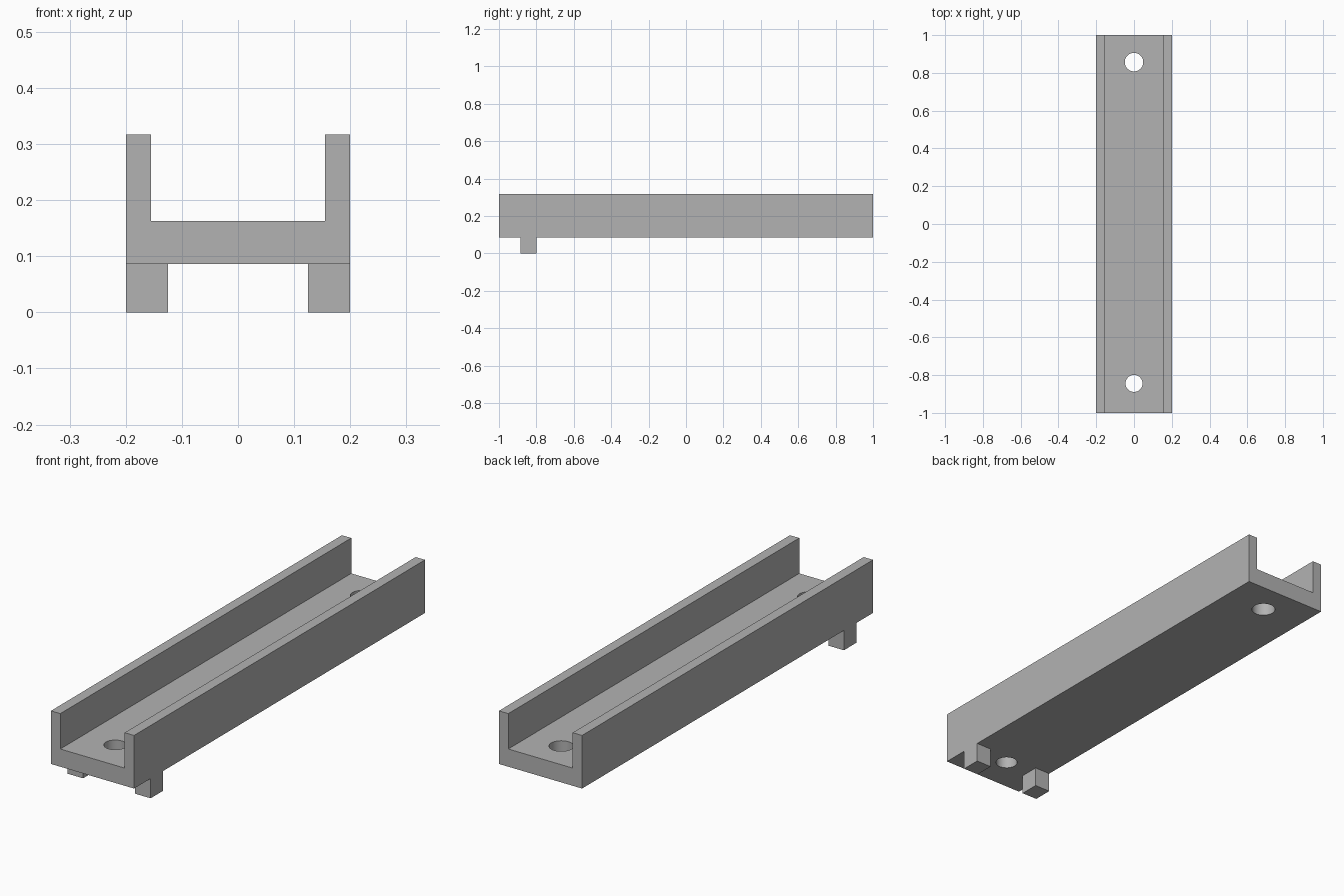
import bpy
import bmesh
import math
from mathutils import Matrix, Vector

if "Cube" in bpy.data.objects:
    bpy.data.objects.remove(bpy.data.objects["Cube"], do_unlink=True)

HALF_W, HALF_L = 0.2, 1.0
BASE_Z, FLOOR_Z, TOP_Z = 0.086, 0.163, 0.317
INNER_X = 0.155

grey = bpy.data.materials.new("plain grey")
grey.use_nodes = True
colour = (0.45, 0.45, 0.45, 1.0)
grey.diffuse_color = colour
grey.node_tree.nodes["Principled BSDF"].inputs["Base Color"].default_value = colour


def make_object(name, bm):
    bmesh.ops.recalc_face_normals(bm, faces=bm.faces)
    mesh = bpy.data.meshes.new(name)
    bm.to_mesh(mesh)
    bm.free()
    mesh.materials.append(grey)
    obj = bpy.data.objects.new(name, mesh)
    bpy.context.collection.objects.link(obj)
    return obj


def box(name, low, high):
    low, high = Vector(low), Vector(high)
    bm = bmesh.new()
    place = Matrix.Translation((low + high) / 2) @ Matrix.Diagonal((*(high - low), 1))
    bmesh.ops.create_cube(bm, size=1, matrix=place)
    return make_object(name, bm)


# U-shaped channel: cross-section extruded along its length
half = [(HALF_W, BASE_Z), (HALF_W, TOP_Z), (INNER_X, TOP_Z), (INNER_X, FLOOR_Z)]
outline = half + [(-x, z) for x, z in reversed(half)]
bm = bmesh.new()
section = bm.faces.new([bm.verts.new((x, -HALF_L, z)) for x, z in outline])
ends = bmesh.ops.extrude_face_region(bm, geom=[section], use_keep_orig=True)["geom"]
moved = [v for v in ends if isinstance(v, bmesh.types.BMVert)]
bmesh.ops.translate(bm, verts=moved, vec=(0, 2 * HALF_L, 0))
channel = make_object("channel", bm)

# Round screw holes through the floor, front and back
for name, y, radius in (("front", -0.844, 0.045), ("back", 0.857, 0.049)):
    bm = bmesh.new()
    bmesh.ops.create_cone(bm, cap_ends=True, segments=48, radius1=radius, radius2=radius,
                          depth=0.2, matrix=Matrix.Translation((0, y, 0.125)))
    cutter = make_object(name + "_hole_cutter", bm)
    cutter.hide_render = True
    cutter.hide_viewport = True
    cutter.display_type = 'WIRE'
    cut = channel.modifiers.new(name + " hole", 'BOOLEAN')
    cut.operation = 'DIFFERENCE'
    cut.solver = 'EXACT'
    cut.object = cutter

# Bake the holes so the cutters are no longer needed
bpy.context.view_layer.update()
graph = bpy.context.evaluated_depsgraph_get()
drilled = bpy.data.meshes.new_from_object(channel.evaluated_get(graph))
channel.modifiers.clear()
channel.data = drilled
for obj in [o for o in bpy.data.objects if o.name.endswith("_hole_cutter")]:
    bpy.data.objects.remove(obj, do_unlink=True)

# Smooth hole walls, sharp edges elsewhere
bpy.ops.object.select_all(action='DESELECT')
channel.select_set(True)
bpy.context.view_layer.objects.active = channel
bpy.ops.object.shade_smooth_by_angle(angle=math.radians(30))

# Two small feet under the front end
for side, a, b in (("left", 0.125, HALF_W), ("right", -HALF_W, -0.125)):
    box(side + "_foot", (a, -0.886, 0), (b, -0.8, BASE_Z))
